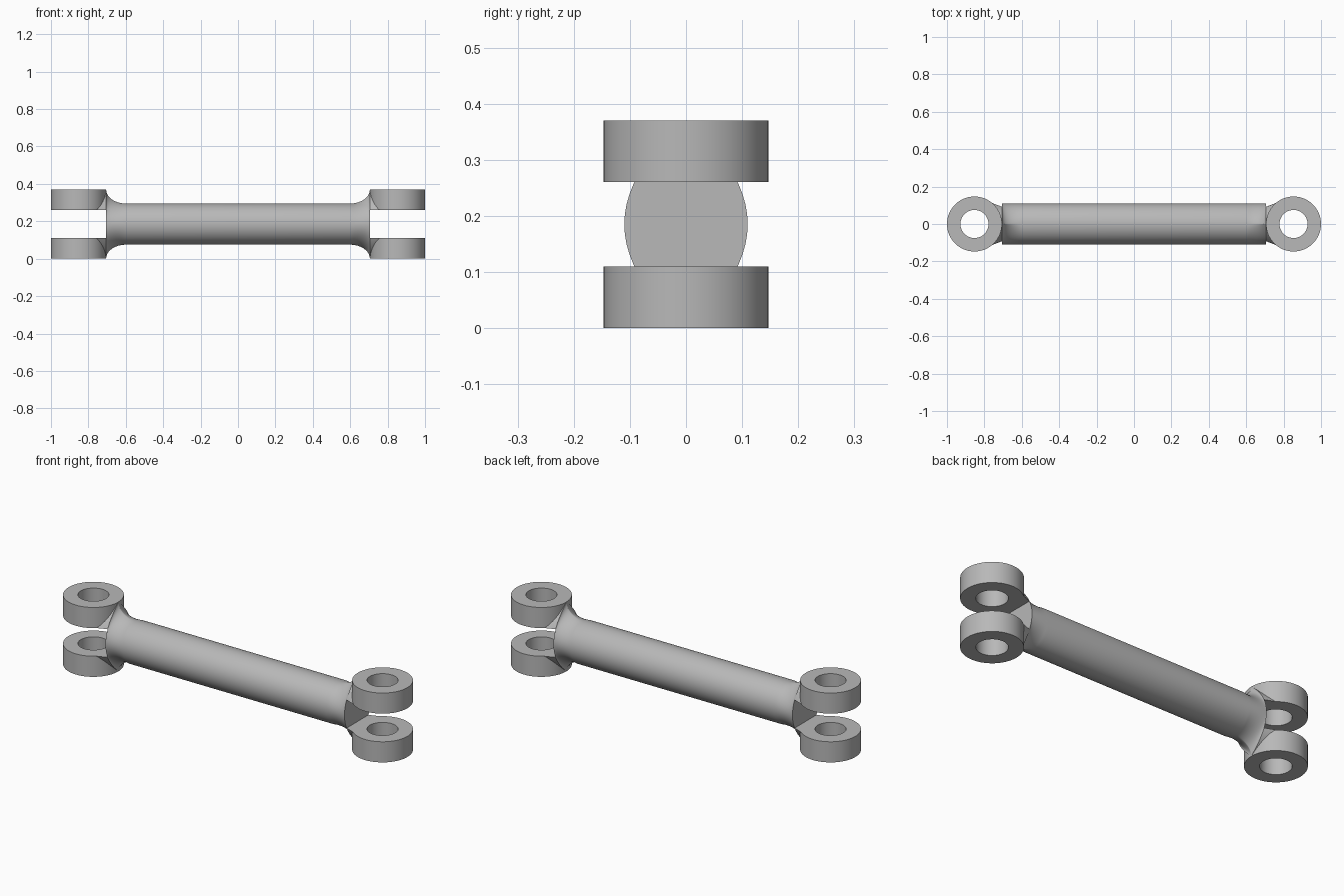
import bpy
import bmesh
import math

if "Cube" in bpy.data.objects:
    bpy.data.objects.remove(bpy.data.objects["Cube"])

MID = 0.185          # height of the rod axis
ROD = 0.11           # rod radius
FLARE, SLOT = 0.6, 0.705
EYE_X, EYE_R, BORE_R = 0.853, 0.147, 0.075
LUG = 0.11           # lug thickness
SIDES = 64

grey = bpy.data.materials.new("plain grey")
grey.use_nodes = True
colour = (0.48, 0.48, 0.48, 1)
grey.diffuse_color = colour
grey.node_tree.nodes["Principled BSDF"].inputs["Base Color"].default_value = colour


def make_object(name, bm):
    bmesh.ops.recalc_face_normals(bm, faces=bm.faces)
    mesh = bpy.data.meshes.new(name)
    bm.to_mesh(mesh)
    bm.free()
    mesh.materials.append(grey)
    obj = bpy.data.objects.new(name, mesh)
    bpy.context.collection.objects.link(obj)
    return obj


def select_only(obj):
    bpy.ops.object.select_all(action="DESELECT")
    obj.select_set(True)
    bpy.context.view_layer.objects.active = obj


def section(x):
    """Half height, half width and roundness of the rod at x."""
    t = min(max((abs(x) - FLARE) / (SLOT - FLARE), 0), 1)
    height = ROD + (MID - ROD) * (1 - math.sqrt(1 - t * t))
    width = ROD + max(abs(x) - SLOT, 0) * 0.45
    return height, width, 1 + t


# Rod lofted through flared ends that taper into the lugs
half = [FLARE + (SLOT - FLARE) * math.sin(i / 12 * math.pi / 2) for i in range(13)]
half.append(0.775)
stations = [-x for x in reversed(half)] + half
bm = bmesh.new()
rings = []
for x in stations:
    height, width, power = section(x)
    ring = []
    for i in range(SIDES):
        a = 2 * math.pi * i / SIDES
        y = math.copysign(width * abs(math.cos(a)) ** power, math.cos(a))
        ring.append(bm.verts.new((x, y, MID + height * math.sin(a))))
    rings.append(ring)
for r0, r1 in zip(rings, rings[1:]):
    for i in range(SIDES):
        j = (i + 1) % SIDES
        bm.faces.new((r0[i], r0[j], r1[j], r1[i]))
bm.faces.new(rings[0])
bm.faces.new(rings[-1])
rod = make_object("rod", bm)

# Slots between the lugs
for side in (-1, 1):
    bm = bmesh.new()
    bmesh.ops.create_cube(bm, size=1)
    for v in bm.verts:
        v.co = (side * (SLOT + 0.2 + v.co.x * 0.4), v.co.y * 0.6,
                MID + v.co.z * 2 * (MID - LUG))
    cutter = make_object("slot_cutter", bm)
    cutter.hide_render = True
    cut = rod.modifiers.new("slot", "BOOLEAN")
    cut.operation = "DIFFERENCE"
    cut.solver = "EXACT"
    cut.object = cutter
    select_only(rod)
    bpy.ops.object.modifier_apply(modifier=cut.name)
    bpy.data.objects.remove(cutter)


def make_lug(name, x, z):
    """Ring with a straight bore, spun from a rectangle."""
    bm = bmesh.new()
    corners = [(BORE_R, 0), (EYE_R, 0), (EYE_R, LUG), (BORE_R, LUG)]
    verts = [bm.verts.new((x + r, 0, z + h)) for r, h in corners]
    edges = [bm.edges.new((verts[i], verts[(i + 1) % 4])) for i in range(4)]
    bmesh.ops.spin(bm, geom=verts + edges, cent=(x, 0, 0), axis=(0, 0, 1),
                   angle=2 * math.pi, steps=SIDES, use_merge=False)
    bmesh.ops.remove_doubles(bm, verts=bm.verts, dist=0.0001)
    return make_object(name, bm)


# Upper and lower lugs at both ends
parts = [rod]
for side, x in (("left", EYE_X), ("right", -EYE_X)):
    parts.append(make_lug(side + "_lower_lug", x, 0))
    parts.append(make_lug(side + "_upper_lug", x, 2 * MID - LUG))

for part in parts:
    select_only(part)
    bpy.ops.object.shade_smooth_by_angle(angle=math.radians(35))
